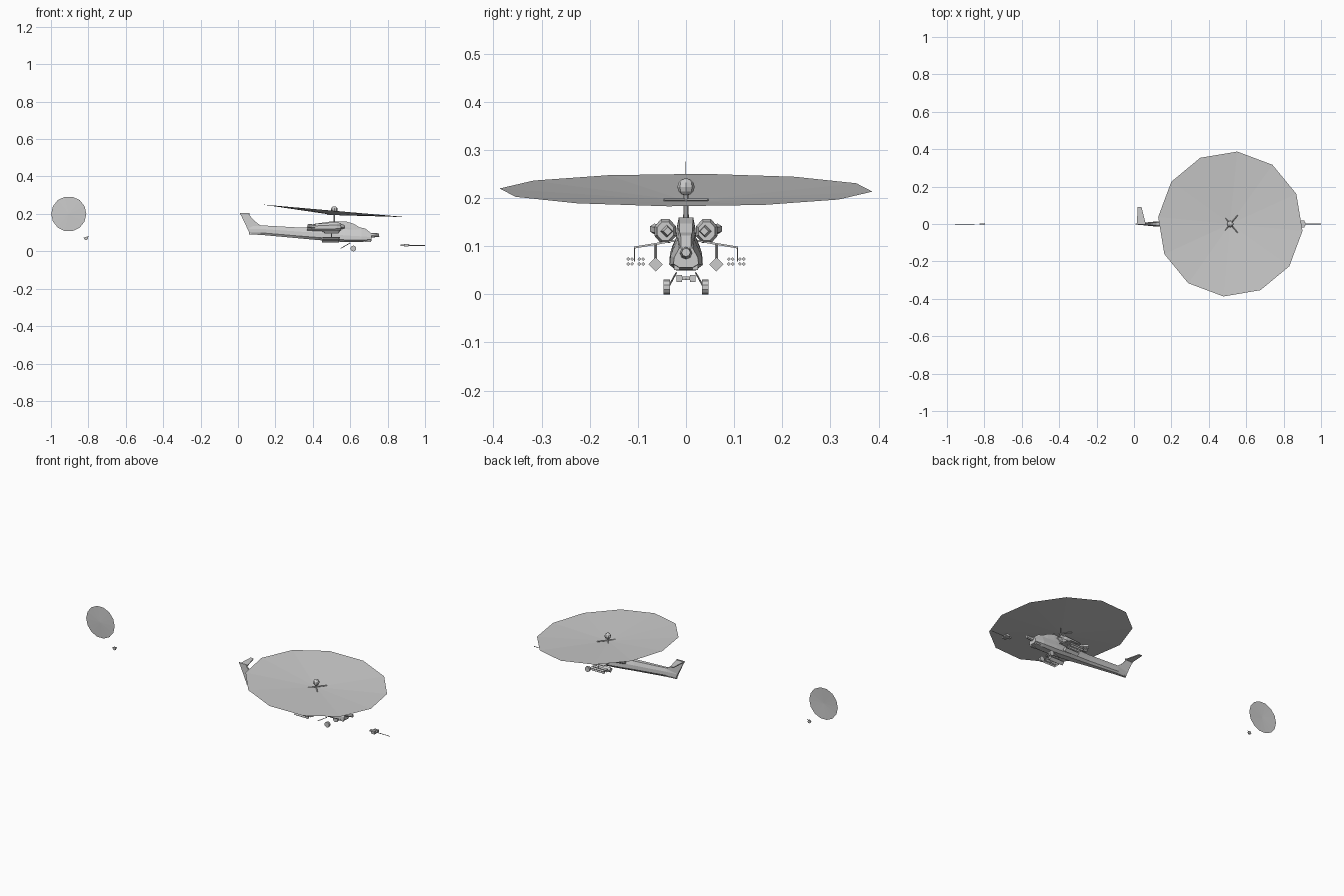
import bpy, bmesh, math
from mathutils import Vector, Matrix

if "Cube" in bpy.data.objects:
    bpy.data.objects.remove(bpy.data.objects["Cube"])

grey = bpy.data.materials.new("airframe_grey")
grey.diffuse_color = (0.6, 0.6, 0.6, 1)
grey.use_nodes = True
grey.node_tree.nodes["Principled BSDF"].inputs["Base Color"].default_value = grey.diffuse_color


def finish(name, bm):
    bmesh.ops.recalc_face_normals(bm, faces=bm.faces)
    me = bpy.data.meshes.new(name)
    bm.to_mesh(me)
    bm.free()
    me.materials.append(grey)
    ob = bpy.data.objects.new(name, me)
    bpy.context.collection.objects.link(ob)
    return ob


def loft(name, rings):
    bm = bmesh.new()
    vs = [[bm.verts.new(p) for p in r] for r in rings]
    n = len(rings[0])
    for a, b in zip(vs, vs[1:]):
        for i in range(n):
            bm.faces.new((a[i], a[(i + 1) % n], b[(i + 1) % n], b[i]))
    bm.faces.new(vs[0])
    bm.faces.new(vs[-1])
    return finish(name, bm)


def rod(name, a, b, r, sides=6, r2=None, turn=0.0):
    a, b = Vector(a), Vector(b)
    d = b - a
    bm = bmesh.new()
    m = Matrix.Translation((a + b) / 2) @ d.to_track_quat('Z', 'Y').to_matrix().to_4x4() @ Matrix.Rotation(turn, 4, 'Z')
    bmesh.ops.create_cone(bm, cap_ends=True, segments=sides, radius1=r,
                          radius2=r if r2 is None else r2, depth=d.length, matrix=m)
    return finish(name, bm)


def box(name, c, s):
    bm = bmesh.new()
    bmesh.ops.create_cube(bm, size=1, matrix=Matrix.Translation(c) @ Matrix.Diagonal((*s, 1)))
    return finish(name, bm)


def ball(name, c, r, u=8, v=6):
    bm = bmesh.new()
    bmesh.ops.create_uvsphere(bm, u_segments=u, v_segments=v, radius=r, matrix=Matrix.Translation(c))
    return finish(name, bm)


def section(x, zb, zsh, zt, w, wt):
    # half outline from keel to roof, mirrored in y
    half = [(w * .55, zb), (w, zb + (zsh - zb) * .35), (w * .95, zsh), (wt, zt)]
    return [(x, y, z) for y, z in half] + [(x, -y, z) for y, z in reversed(half)]


# hull and tail boom
loft("fuselage", [section(*s) for s in [
    (.06, .090, .120, .142, .008, .004), (.12, .088, .120, .139, .014, .007),
    (.33, .069, .105, .127, .022, .012), (.43, .060, .100, .128, .030, .016),
    (.57, .049, .085, .125, .035, .018), (.66, .050, .080, .115, .034, .017),
    (.715, .056, .076, .096, .026, .014)]])
# stepped canopy and engine deck
loft("canopy", [section(*s) for s in [
    (.36, .105, .115, .126, .014, .008), (.41, .105, .130, .147, .020, .013),
    (.50, .100, .135, .160, .021, .015), (.575, .095, .130, .160, .021, .015),
    (.62, .090, .118, .147, .020, .014), (.65, .085, .110, .128, .019, .013),
    (.68, .080, .100, .122, .018, .011), (.712, .076, .086, .097, .016, .010)]])
# nose sensor
rod("nose_sensor", (.70, 0, .085), (.755, 0, .087), .014, 8, .009)
# swept tail fin
loft("tail_fin", [[(x, s * t, z) for x, z, t in
     [(.065, .090, .008), (.12, .139, .008), (.09, .160, .006), (.055, .200, .004),
      (.062, .206, .003), (.008, .206, .003), (.02, .185, .004)]] for s in (-1, 1)])
# one-sided tailplane
loft("tailplane", [[(.015, 0, z), (.063, 0, z), (.04, .09, z), (.02, .09, z)] for z in (.198, .203)])

# shallow dished rotor discs
def disc(name, n, r, phase, dish, matrix):
    bm = bmesh.new()
    rim = [bm.verts.new(matrix @ Vector((r * math.cos(phase + i * math.tau / n),
           r * math.sin(phase + i * math.tau / n), 0))) for i in range(n)]
    c = bm.verts.new(matrix @ Vector((0, 0, dish)))
    for i in range(n):
        bm.faces.new((rim[i], rim[(i + 1) % n], c))
    finish(name, bm)


tilt = Matrix.Translation((.515, 0, .2165)) @ Matrix.Rotation(math.radians(5), 4, 'Y')
disc("main_rotor_disc", 12, .389, math.radians(24.5), -.023, tilt)
disc("tail_rotor_disc", 14, .094, 0, .003,
     Matrix.Translation((-.905, 0, .2)) @ Matrix.Rotation(math.pi / 2, 4, 'X'))

# mast, hub arms and radar ball
rod("rotor_mast", (.515, 0, .14), (.515, 0, .215), .005)
ball("mast_ball", (.515, 0, .223), .018)
for k in range(2):
    a = math.radians(50 + 80 * k)
    d = Vector((math.cos(a), math.sin(a), 0)) * .06
    c = Vector((.515, 0, .196))
    rod("hub_arm", c - d, c + d, .003, 4)

# paired parts
for s in (-1, 1):
    # engine nacelle with diamond intake
    loft("engine_nacelle", [[(x, s * (.043 + w * math.cos(math.radians(22.5 + 45 * i)) * 1.08),
         z + h * math.sin(math.radians(22.5 + 45 * i)) * 1.08) for i in range(8)]
         for x, w, h, z in [(.37, .010, .010, .122), (.42, .019, .020, .128),
                            (.53, .022, .025, .131), (.55, .017, .019, .131)]])
    rod("engine_intake", (.545, s * .040, .131), (.568, s * .038, .131), .014, 4, .009)
    rod("exhaust", (.41, s * .052, .132), (.375, s * .066, .136), .011, 6)
    # stub wing with drooped tips
    loft("stub_wing", [[(x0, y * s, z - .002), (x1, y * s, z - .002), (x1, y * s, z + .002), (x0, y * s, z + .002)]
         for x0, x1, y, z in [(.445, .545, .02, .112), (.465, .535, .108, .097)]])
    rod("tip_pylon", (.50, s * .107, .097), (.50, s * .107, .068), .0015, 4)
    rod("pod_pylon", (.50, s * .063, .103), (.50, s * .063, .073), .003, 4)
    # rocket pod, diamond from the front
    rod("rocket_pod", (.45, s * .063, .062), (.54, s * .063, .062), .015, 4)
    # missile clusters
    for y in (.089, .097, .112, .120):
        for z in (.063, .073):
            rod("missile", (.455, s * y, z), (.545, s * y, z), .004, 4)
    # sensor boxes beside the chin
    box("chin_box", (.695, s * .019, .056), (.03, .011, .012))
    # main gear
    rod("main_wheel", (.617, s * .033, .015), (.617, s * .047, .015), .0155, 10)
    rod("gear_leg", (.60, s * .02, .045), (.55, s * .036, .016), .002, 4)
    # gun ammunition box
    box("ammo_box", (.90, s * .014, .033), (.025, .012, .014))

# detached gun and tail wheel
box("gun_body", (.893, 0, .033), (.046, .016, .007))
rod("gun_barrel", (.91, 0, .031), (1.0, 0, .031), .002, 6)
rod("tail_wheel", (-.812, -.004, .069), (-.812, .004, .069), .0095, 8)
rod("tail_wheel_fork", (-.825, 0, .071), (-.798, 0, .078), .002, 4)
